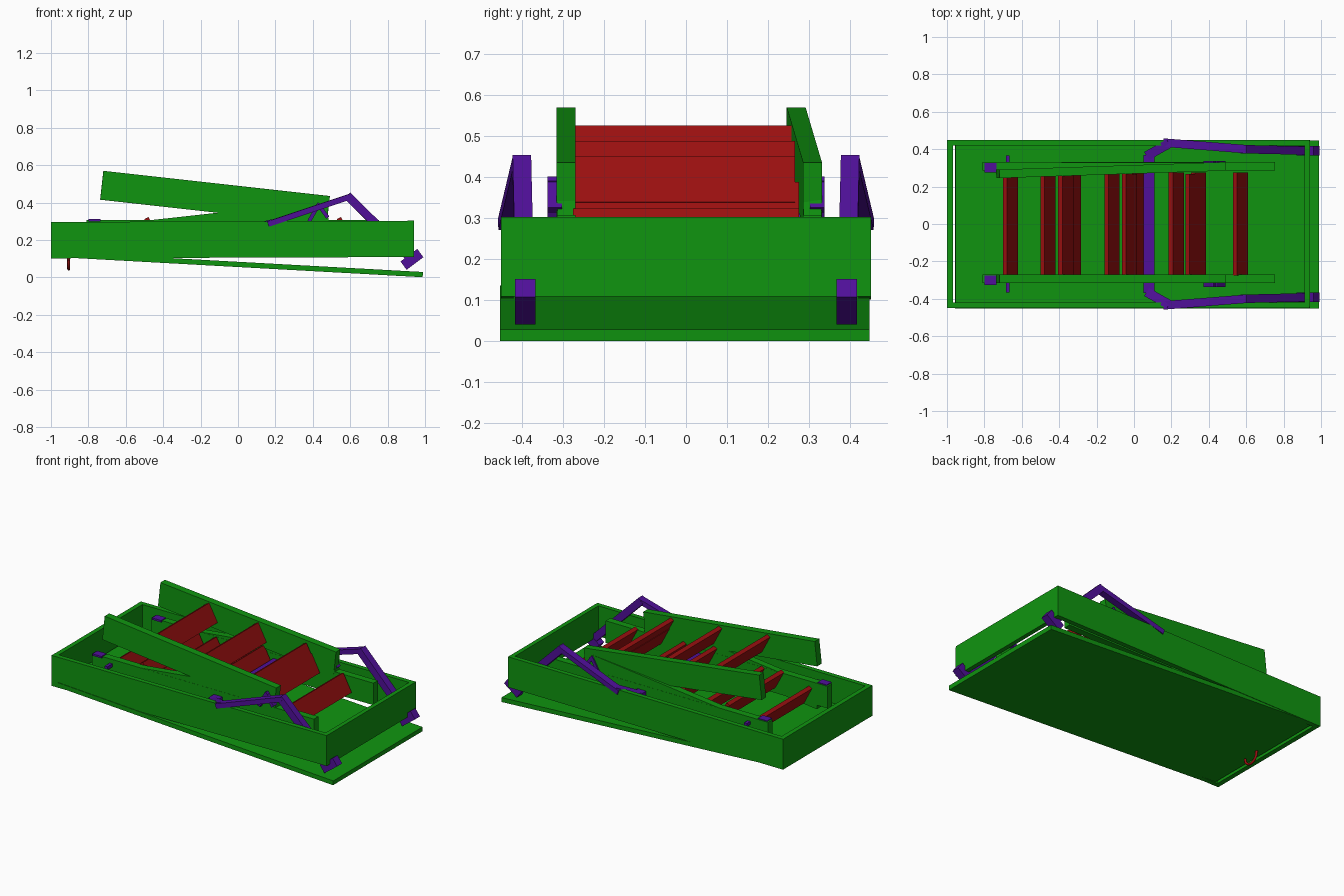
import bpy, math
from mathutils import Vector, Matrix

if "Cube" in bpy.data.objects:
    bpy.data.objects.remove(bpy.data.objects["Cube"])


def material(name, rgb):
    m = bpy.data.materials.new(name)
    m.diffuse_color = (*rgb, 1)
    m.use_nodes = True
    m.node_tree.nodes["Principled BSDF"].inputs["Base Color"].default_value = m.diffuse_color
    return m


GREEN = material("green", (0.005, 0.30, 0.005))
RED = material("red", (0.32, 0.005, 0.005))
PURPLE = material("purple", (0.08, 0.005, 0.32))


def bar(name, p, q, width, height, mat):
    """Box from p to q; width runs sideways, height runs upwards."""
    p, q = Vector(p), Vector(q)
    along = (q - p).normalized()
    ref = Vector((0, 0, 1))
    if abs(along.z) > 0.95:
        ref = Vector((-1, 0, 0))
    side = ref.cross(along).normalized()
    up = along.cross(side)
    bpy.ops.mesh.primitive_cube_add(size=1)
    ob = bpy.context.object
    ob.name = name
    rot = Matrix((along, side, up)).transposed().to_4x4()
    ob.matrix_world = (Matrix.Translation((p + q) / 2) @ rot
                       @ Matrix.Diagonal(((q - p).length, width, height, 1)))
    ob.data.materials.append(mat)
    return ob


def tread(name, x, z, half=0.275, shift=0.0):
    """Slanted plate, its top edge leaning to -x."""
    bpy.ops.mesh.primitive_cube_add(size=1, location=(x, shift, z),
                                    rotation=(0, math.radians(-28), 0))
    ob = bpy.context.object
    ob.name = name
    ob.scale = (0.025, 2 * half, 0.125)
    ob.data.materials.append(RED)


# Open frame, very slightly raised at the right
for s, n in ((-1, "front"), (1, "back")):
    bar(n + "_frame_wall", (-1, s * 0.435, 0.199), (0.94, s * 0.435, 0.206),
        0.03, 0.194, GREEN)
bar("left_frame_wall", (-0.999, 0, 0.199), (-0.969, 0, 0.199), 0.88, 0.194, GREEN)
bar("right_frame_wall", (0.912, 0, 0.206), (0.94, 0, 0.206), 0.88, 0.194, GREEN)

# Sloping hatch panel
bar("hatch_panel", (-0.955, -0.003, 0.122), (0.988, -0.003, 0.015), 0.90, 0.028, GREEN)

# Three folded ladder sections
for s, n in ((-1, "front"), (1, "back")):
    y = -0.292 if s < 0 else 0.308
    bar(n + "_lower_rail", (-0.81, y, 0.237), (0.755, y, 0.237), 0.045, 0.14, GREEN)
    bar(n + "_middle_rail", (-0.74, y, 0.208), (0.48, y, 0.343), 0.043, 0.135, GREEN)
    y_left = -0.292 if s < 0 else 0.268
    bar(n + "_upper_rail", (-0.728, y_left, 0.4925), (0.482, y, 0.358),
        0.046, 0.155, GREEN)

for i in range(4):
    tread("lower_tread", -0.46 + 0.343 * i, 0.262)
    x = -0.66 + 0.335 * i
    tread("middle_tread", x, 0.215 + 0.111 * (x + 0.66))
for i in range(3):
    x = -0.365 + 0.34 * i
    tread("upper_tread", x, 0.464 - 0.111 * (x + 0.365), 0.268, -0.002)

# Lifting arms with mounting feet, hinges and straps
for s, n in ((-1, "front"), (1, "back")):
    y = s * 0.40
    bar(n + "_arm_root", (0.07, s * 0.365, 0.262), (0.19, s * 0.432, 0.295),
        0.05, 0.03, PURPLE)
    bar(n + "_arm_upper", (0.16, s * 0.435, 0.285), (0.60, y, 0.432),
        0.045, 0.03, PURPLE)
    bar(n + "_arm_lower", (0.585, y, 0.437), (0.93, s * 0.392, 0.095),
        0.045, 0.045, PURPLE)
    bar(n + "_arm_foot", (0.885, s * 0.392, 0.063), (0.975, s * 0.392, 0.13),
        0.05, 0.055, PURPLE)
    h = s * 0.32
    bar(n + "_hinge_left_leaf", (0.38, h, 0.30), (0.435, h, 0.395), 0.035, 0.02, PURPLE)
    bar(n + "_hinge_right_leaf", (0.425, h, 0.395), (0.48, h, 0.32), 0.035, 0.02, PURPLE)
    bar(n + "_strap", (-0.80, s * 0.3, 0.306), (-0.735, s * 0.3, 0.306), 0.05, 0.012, PURPLE)
    bar(n + "_pivot_pin", (-0.675, s * 0.31, 0.27), (-0.675, s * 0.365, 0.27),
        0.02, 0.02, PURPLE)
bar("arm_crossbar", (0.08, -0.37, 0.262), (0.08, 0.37, 0.262), 0.06, 0.03, PURPLE)

# Pull hook under the hatch
curve = bpy.data.curves.new("pull_hook", 'CURVE')
curve.dimensions = '3D'
curve.bevel_depth = 0.008
curve.bevel_resolution = 1
sp = curve.splines.new('POLY')
pts = [(-0.905, 0.0, 0.125)]
for i in range(9):
    a = math.pi * i / 8
    pts.append((-0.905, 0.05 * math.cos(a) - 0.05, 0.095 - 0.05 * math.sin(a)))
sp.points.add(len(pts) - 1)
for pt, co in zip(sp.points, pts):
    pt.co = (*co, 1)
curve.materials.append(RED)
hook = bpy.data.objects.new("pull_hook", curve)
bpy.context.collection.objects.link(hook)
